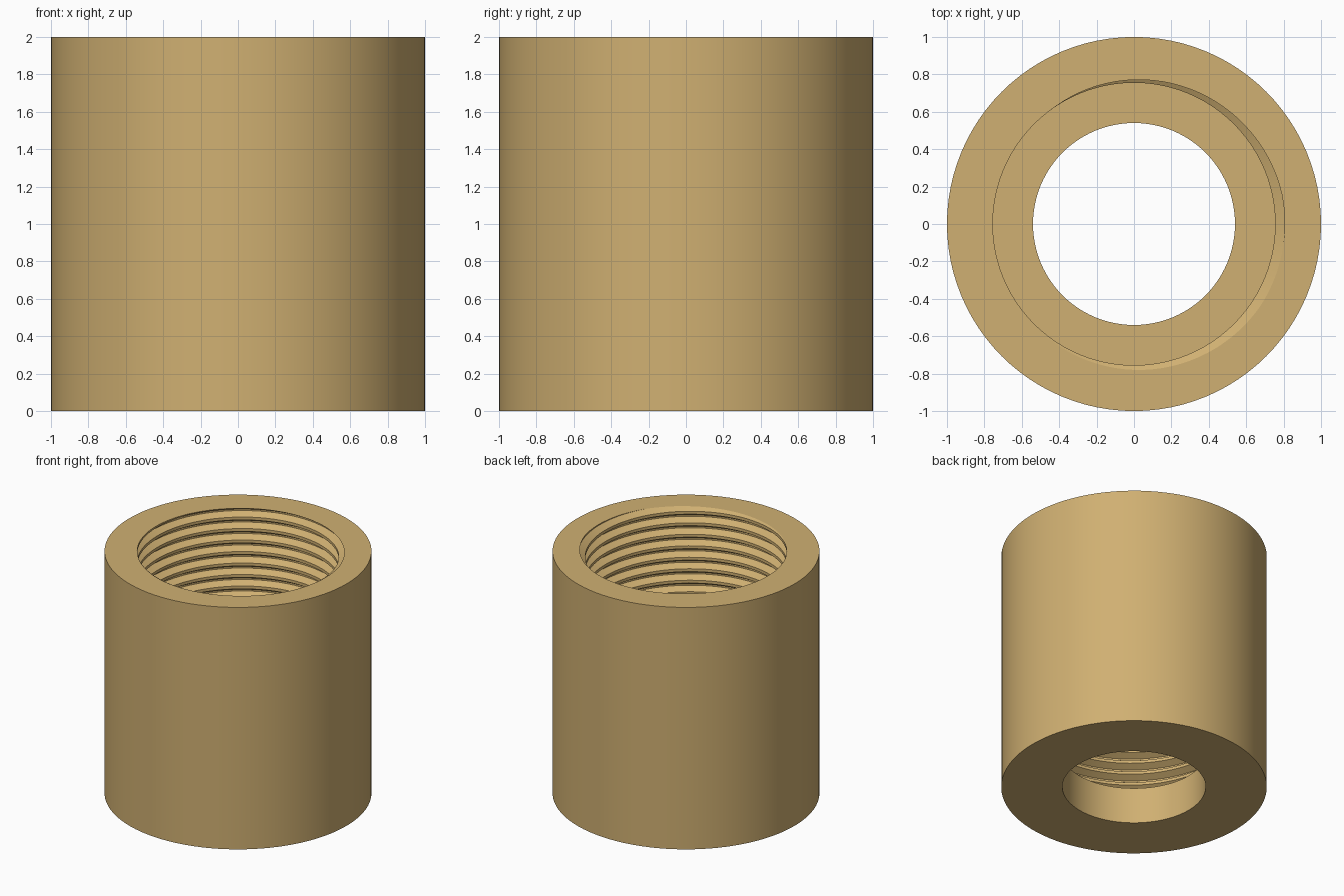
import bpy
import bmesh
import math

if "Cube" in bpy.data.objects:
    bpy.data.objects.remove(bpy.data.objects["Cube"])

SEG = 96                 # columns around the axis
HEIGHT, OUTER = 2.0, 1.0
HOLE, SHELF = 0.54, 0.30  # through hole radius, floor of the threaded bore
MINOR, MAJOR = 0.755, 0.806
PITCH = 0.095
START = math.radians(-10)  # angle where the groove root meets the top

# One thread pitch from the top down: (offset in pitches, radius)
GROOVE = [(0.375, MINOR), (0.0625, MAJOR), (-0.0625, MAJOR), (-0.375, MINOR)]
TURNS = int((HEIGHT - SHELF) / PITCH) + 4


def thread_radius(z, zc):
    """Radius of the threaded bore at height z when a groove centre is at zc."""
    d = abs((z - zc) / PITCH - round((z - zc) / PITCH))
    t = min(max((0.375 - d) / 0.3125, 0), 1)
    return MINOR + t * (MAJOR - MINOR)


def column(angle):
    """Closed radial section at one angle."""
    zc = HEIGHT - PITCH * (angle - START) / (2 * math.pi)
    pts = [(HOLE, 0), (OUTER, 0), (OUTER, HEIGHT), (thread_radius(HEIGHT, zc), HEIGHT)]
    for turn in range(-2, TURNS):
        for off, r in GROOVE:
            z = zc + (off - turn) * PITCH
            if z > HEIGHT or z < SHELF:
                z = min(max(z, SHELF), HEIGHT)
                r = thread_radius(z, zc)
            pts.append((r, z))
    pts += [(thread_radius(SHELF, zc), SHELF), (HOLE, SHELF)]
    c, s = math.cos(angle), math.sin(angle)
    return [(r * c, r * s, z) for r, z in pts]


# Threaded sleeve: sections swept around the axis, then welded
verts, faces = [], []
for i in range(SEG + 1):
    verts += column(2 * math.pi * i / SEG)
n = len(verts) // (SEG + 1)
for i in range(SEG):
    for k in range(n):
        m = (k + 1) % n
        a, b = i * n, (i + 1) * n
        faces.append((a + k, b + k, b + m, a + m))

mesh = bpy.data.meshes.new("threaded_sleeve")
mesh.from_pydata(verts, [], faces)
bm = bmesh.new()
bm.from_mesh(mesh)
bmesh.ops.remove_doubles(bm, verts=bm.verts, dist=1e-5)
bmesh.ops.dissolve_degenerate(bm, edges=bm.edges, dist=1e-5)
bmesh.ops.recalc_face_normals(bm, faces=bm.faces)
bm.to_mesh(mesh)
bm.free()

sleeve = bpy.data.objects.new("threaded_sleeve", mesh)
bpy.context.collection.objects.link(sleeve)

# Brass colour
brass = bpy.data.materials.new("brass")
brass.diffuse_color = (0.63, 0.434, 0.168, 1)
brass.use_nodes = True
brass.node_tree.nodes["Principled BSDF"].inputs["Base Color"].default_value = brass.diffuse_color
mesh.materials.append(brass)

bpy.context.view_layer.objects.active = sleeve
sleeve.select_set(True)
bpy.ops.object.shade_smooth_by_angle(angle=math.radians(28))
